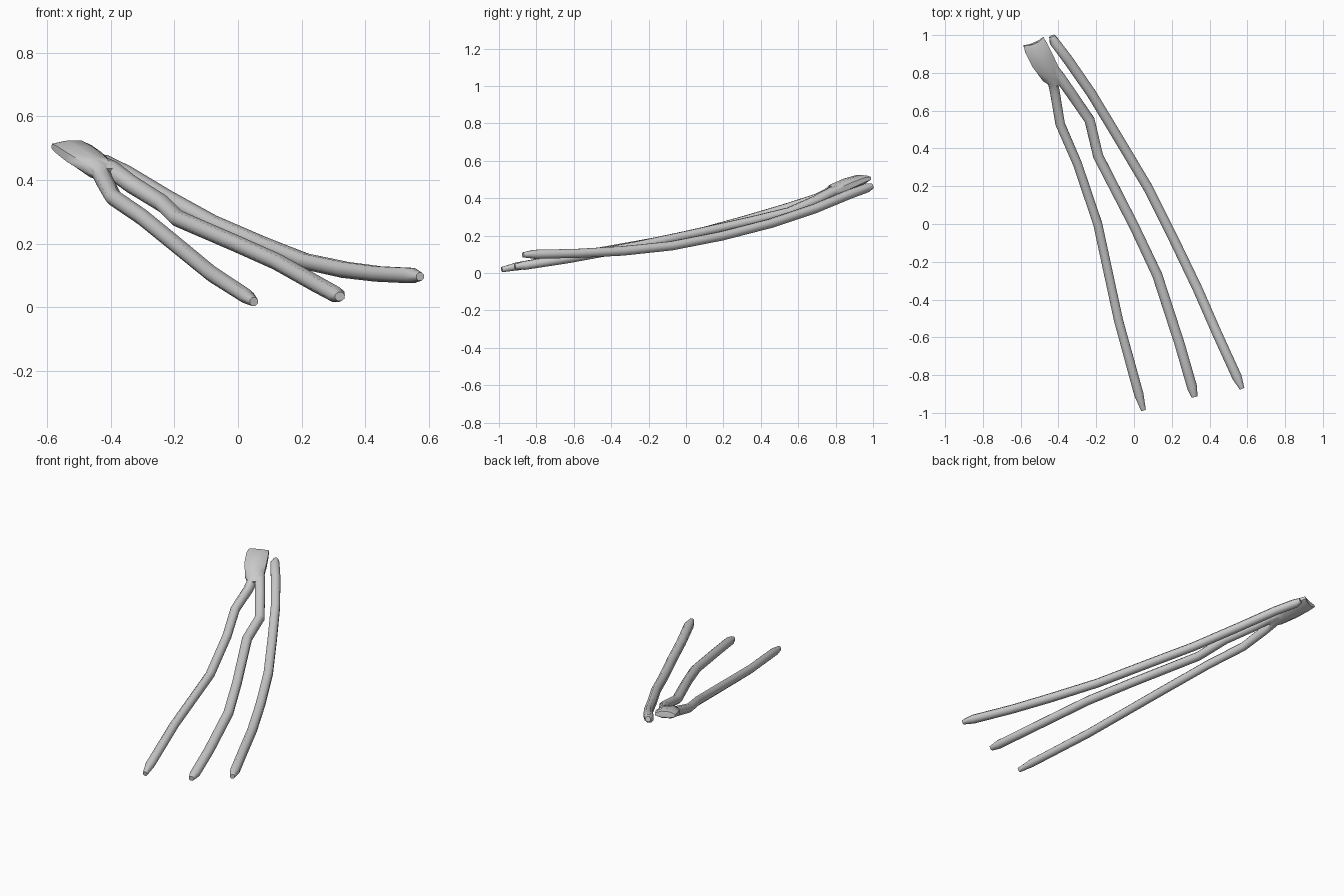
import bpy, bmesh, math
from mathutils import Vector

if "Cube" in bpy.data.objects:
    bpy.data.objects.remove(bpy.data.objects["Cube"])

SIDES = 8


def strand(name, stations, notch=0.0):
    """Sweep an elliptical ring along stations (x, y, z, half width, half height)."""
    bm = bmesh.new()
    pts = [Vector(s[:3]) for s in stations]
    rings = []
    for i, (p, s) in enumerate(zip(pts, stations)):
        a, b = pts[max(i - 1, 0)], pts[min(i + 1, len(pts) - 1)]
        along = (b - a).normalized()
        side = along.cross(Vector((0, 0, 1))).normalized()
        up = side.cross(along)
        ring = []
        for k in range(SIDES):
            t = math.tau * (k + 0.5) / SIDES
            v = p + side * math.cos(t) * s[3] + up * math.sin(t) * s[4]
            if i == 0 and notch:
                v += along * notch * (1 - abs(math.cos(t)))
            ring.append(bm.verts.new(v))
        rings.append(ring)
    for r0, r1 in zip(rings, rings[1:]):
        for k in range(SIDES):
            j = (k + 1) % SIDES
            bm.faces.new((r0[k], r0[j], r1[j], r1[k]))
    # close both ends with fans
    for ring, off in ((rings[0], notch), (rings[-1], 0)):
        c = sum((v.co for v in ring), Vector()) / SIDES
        cv = bm.verts.new(c + (pts[1] - pts[0]).normalized() * off * 0.4)
        for k in range(SIDES):
            bm.faces.new((ring[k], ring[(k + 1) % SIDES], cv))
    bmesh.ops.recalc_face_normals(bm, faces=bm.faces)
    me = bpy.data.meshes.new(name)
    bm.to_mesh(me)
    bm.free()
    ob = bpy.data.objects.new(name, me)
    bpy.context.collection.objects.link(ob)
    return ob


# separate outer strand
outer = strand("outer_strand", [
    (-0.435, 0.995, 0.465, .016, .016), (-0.422, 0.965, 0.455, .028, .026),
    (-0.35, 0.87, 0.42, .029, .026), (-0.225, 0.69, 0.345, .028, .026),
    (-0.08, 0.45, 0.265, .028, .026), (0.075, 0.19, 0.198, .028, .026),
    (0.21, -0.08, 0.145, .028, .026), (0.335, -0.34, 0.118, .028, .027),
    (0.44, -0.58, 0.105, .028, .026), (0.545, -0.81, 0.1, .028, .026),
    (0.572, -0.872, 0.097, .014, .014)])

# flattened trunk that splits in two
trunk = strand("forked_strand", [
    (-0.533, 0.968, 0.507, .062, .019), (-0.517, 0.93, 0.498, .068, .029),
    (-0.484, 0.865, 0.473, .068, .036), (-0.44, 0.79, 0.44, .058, .036),
    (-0.405, 0.742, 0.415, .034, .025)], notch=0.018)

# inner branch
inner = strand("inner_branch", [
    (-0.468, 0.85, 0.464, .022, .022), (-0.435, 0.77, 0.43, .028, .031),
    (-0.419, 0.70, 0.397, .028, .029), (-0.391, 0.53, 0.345, .027, .026),
    (-0.30, 0.32, 0.283, .026, .026), (-0.192, 0.0, 0.195, .026, .026),
    (-0.082, -0.51, 0.105, .026, .025), (0.025, -0.90, 0.036, .027, .023),
    (0.05, -0.985, 0.018, .014, .015)])

# middle branch
middle = strand("middle_branch", [
    (-0.455, 0.87, 0.466, .021, .021), (-0.395, 0.78, 0.432, .031, .029),
    (-0.335, 0.695, 0.387, .030, .028), (-0.235, 0.55, 0.325, .029, .027),
    (-0.19, 0.36, 0.28, .029, .026), (0.0, -0.01, 0.198, .028, .026),
    (0.123, -0.27, 0.143, .029, .026), (0.24, -0.63, 0.077, .029, .026),
    (0.308, -0.865, 0.04, .029, .025), (0.32, -0.915, 0.034, .017, .015)])

# merge the branches into the trunk
for part in (inner, middle):
    mod = trunk.modifiers.new("join", 'BOOLEAN')
    mod.operation = 'UNION'
    mod.solver = 'EXACT'
    mod.object = part
    bpy.context.view_layer.objects.active = trunk
    bpy.ops.object.modifier_apply(modifier=mod.name)
    bpy.data.objects.remove(part)

# smooth shading
for ob in (outer, trunk):
    bpy.ops.object.select_all(action='DESELECT')
    ob.select_set(True)
    bpy.context.view_layer.objects.active = ob
    bpy.ops.object.shade_smooth_by_angle(angle=math.radians(60))
